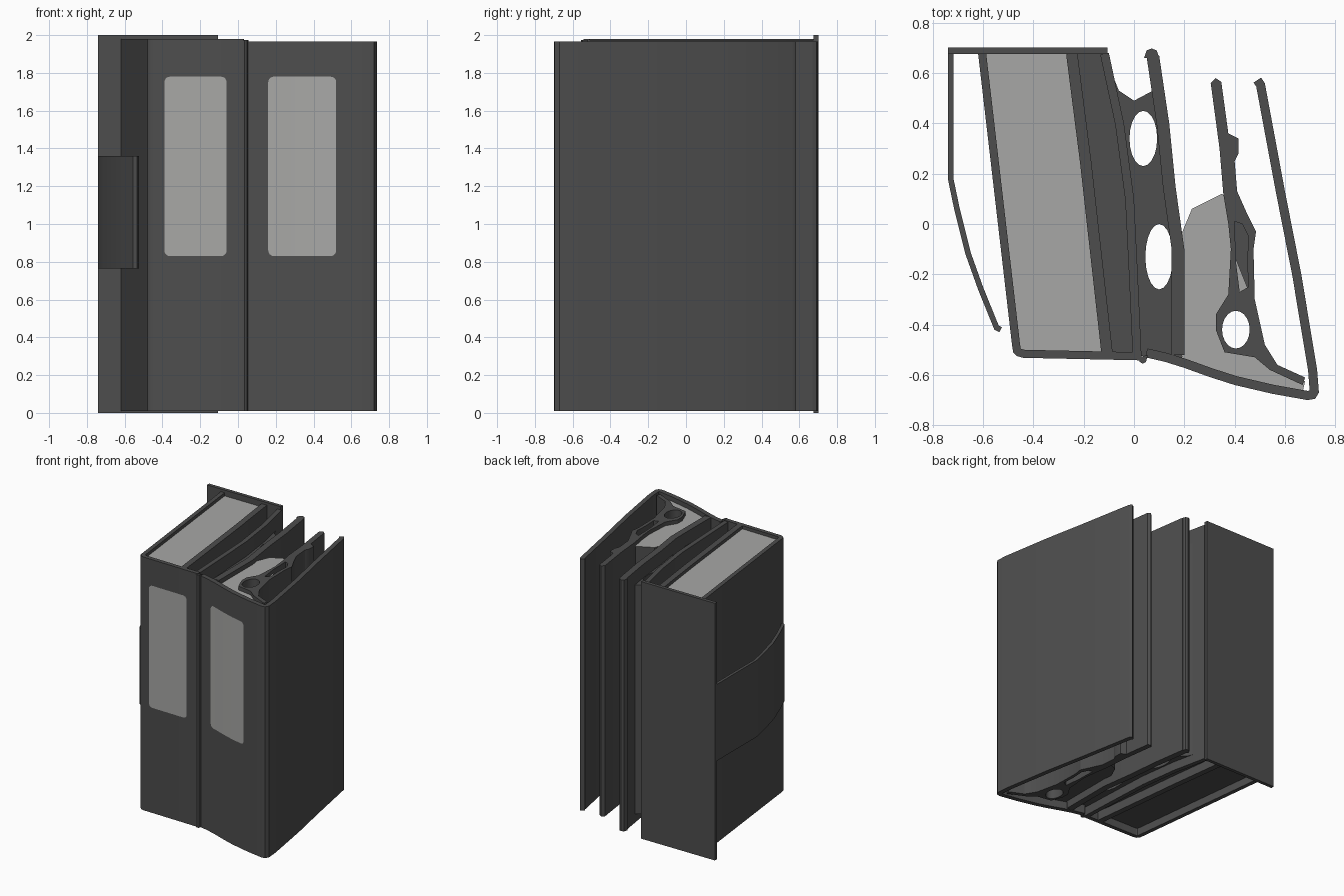
import bpy, math
from mathutils import Vector

if "Cube" in bpy.data.objects:
    bpy.data.objects.remove(bpy.data.objects["Cube"])


def material(name, rgb):
    m = bpy.data.materials.new(name)
    m.diffuse_color = (*rgb, 1)
    m.use_nodes = True
    m.node_tree.nodes["Principled BSDF"].inputs["Base Color"].default_value = m.diffuse_color
    return m


DARK = material("charcoal cover", (0.075, 0.075, 0.075))
LIGHT = material("pale paper", (0.39, 0.39, 0.38))


def prism(name, loops, z0, z1, bevel=0.0, paper_top=False):
    """Extrude an outline (first loop) with optional holes between two heights."""
    cu = bpy.data.curves.new(name, 'CURVE')
    cu.dimensions = '2D'
    cu.fill_mode = 'BOTH'
    cu.extrude = (z1 - z0) / 2
    for loop in loops:
        s = cu.splines.new('POLY')
        s.points.add(len(loop) - 1)
        for p, (x, y) in zip(s.points, loop):
            p.co = (x, y, 0, 1)
        s.use_cyclic_u = True
    tmp = bpy.data.objects.new(name + "_outline", cu)
    bpy.context.collection.objects.link(tmp)
    bpy.context.view_layer.update()
    dg = bpy.context.evaluated_depsgraph_get()
    me = bpy.data.meshes.new_from_object(tmp.evaluated_get(dg))
    bpy.data.objects.remove(tmp)
    me.name = name
    me.materials.clear()
    me.materials.append(DARK)
    me.materials.append(LIGHT)
    for v in me.vertices:
        v.co.z += (z0 + z1) / 2
    zmid = (z0 + z1) / 2
    for f in me.polygons:
        flat = abs(f.normal.z) > 0.5
        f.material_index = 1 if paper_top and flat and f.center.z > zmid else 0
    ob = bpy.data.objects.new(name, me)
    bpy.context.collection.objects.link(ob)
    bpy.ops.object.select_all(action='DESELECT')
    ob.select_set(True)
    bpy.context.view_layer.objects.active = ob
    bpy.ops.object.shade_smooth_by_angle(angle=math.radians(30))
    return ob


def wall(name, path, t, z0, z1):
    """Upright board: one face follows the path, the other lies t to its left."""
    pts = [Vector(p) for p in path]
    inner = []
    for i, p in enumerate(pts):
        dirs = []
        if i:
            dirs.append((p - pts[i - 1]).normalized())
        if i < len(pts) - 1:
            dirs.append((pts[i + 1] - p).normalized())
        normals = [Vector((-d.y, d.x)) for d in dirs]
        n = sum(normals, Vector((0, 0))).normalized()
        inner.append(p + n * t / max(0.5, n.dot(normals[0])))
    return prism(name, [[tuple(p) for p in pts + inner[::-1]]], z0, z1)


def ellipse(cx, cy, rx, ry, n=20):
    return [(cx + rx * math.cos(2 * math.pi * i / n),
             cy + ry * math.sin(2 * math.pi * i / n)) for i in range(n)]


def label(name, path, x0, x1, z0, z1, r=0.03, n=30):
    """Rounded label sheet that follows the front of a spine."""
    def front(x):
        for (ax, ay), (bx, by) in zip(path, path[1:]):
            if ax <= x <= bx:
                return ay + (by - ay) * (x - ax) / (bx - ax) - 0.005
    xs = [x0 + (x1 - x0) * (1 - math.cos(math.pi * i / n)) / 2 for i in range(n + 1)]
    verts, faces = [], []
    for x in xs:
        d = max(0, r - min(x - x0, x1 - x))
        cut = r - math.sqrt(max(0, r * r - d * d))
        verts += [(x, front(x), z0 + cut), (x, front(x), z1 - cut)]
    for i in range(n):
        a = 2 * i
        faces.append((a, a + 2, a + 3, a + 1))
    me = bpy.data.meshes.new(name)
    me.from_pydata(verts, [], faces)
    me.materials.append(LIGHT)
    bpy.context.collection.objects.link(bpy.data.objects.new(name, me))


# left binder: cover, divider, back board and closing flap
left_spine = [(-0.465, -0.525), (-0.44, -0.532), (0.03, -0.542)]
wall("left_cover", [(-0.62, 0.68), (-0.485, -0.48), (-0.48, -0.51)] + left_spine,
     0.032, 0.01, 1.98)
wall("left_divider", [(-0.225, 0.68), (-0.17, 0.25), (-0.085, -0.51)][::-1],
     0.045, 0.01, 1.98)
wall("back_board", [(-0.74, 0.675), (-0.105, 0.675)], 0.027, 0.0, 2.0)
wall("closing_flap", [(-0.74, 0.685), (-0.74, 0.18), (-0.715, 0.06), (-0.67, -0.12),
                      (-0.62, -0.26), (-0.555, -0.42), (-0.535, -0.43)], 0.022, 0.765, 1.36)
prism("left_papers", [[(-0.6, 0.68), (-0.26, 0.68), (-0.11, -0.51), (-0.45, -0.51)]],
      0.07, 1.955, paper_top=True)

# middle covers and the core that joins them, with two through holes
wall("middle_cover_left", [(0.03, -0.53), (0.015, -0.2), (0.0, 0.1), (-0.04, 0.4),
                           (-0.1, 0.68)], 0.035, 0.01, 1.975)
wall("middle_cover_right", [(0.2, -0.52), (0.2, -0.1), (0.165, 0.15), (0.14, 0.4),
                            (0.1, 0.67), (0.085, 0.695), (0.05, 0.695)][:5],
     0.05, 0.01, 1.965)
prism("middle_core", [[(-0.24, 0.68), (-0.12, 0.68), (-0.06, 0.53), (0.0, 0.49),
                       (0.075, 0.53), (0.16, 0.1), (0.19, -0.1), (0.19, -0.53),
                       (-0.1, -0.52)],
                      ellipse(0.037, 0.34, 0.055, 0.11),
                      ellipse(0.1, -0.13, 0.055, 0.13)], 0.08, 1.86)

# rounded lip at the free edge of the middle cover
prism("cover_lip", [[(0.04, 0.66), (0.05, 0.69), (0.07, 0.698), (0.09, 0.69),
                     (0.1, 0.66)]], 0.01, 1.965)

# right binder: spine wrapping into the outer cover
right_spine = [(0.045, -0.53), (0.12, -0.547), (0.2, -0.572), (0.3, -0.608),
               (0.4, -0.64), (0.55, -0.675), (0.69, -0.7)]
wall("right_cover", right_spine + [(0.72, -0.695), (0.735, -0.67), (0.728, -0.58),
                                   (0.665, -0.2), (0.6, 0.13), (0.52, 0.56),
                                   (0.505, 0.582)], 0.036, 0.01, 1.965)

# forked inner cover with a through hole and a recess
ring_hole = ellipse(0.405, -0.42, 0.055, 0.075)
recess = [(0.40, 0.01), (0.43, 0.0), (0.455, -0.05), (0.45, -0.15), (0.455, -0.25),
          (0.42, -0.27), (0.405, -0.15)]
prism("inner_cover", [[(0.305, 0.56), (0.325, 0.58), (0.347, 0.565), (0.375, 0.36),
                       (0.415, 0.34), (0.415, 0.28), (0.4, 0.25), (0.41, 0.13),
                       (0.45, 0.04), (0.485, -0.03), (0.475, -0.1), (0.48, -0.3),
                       (0.52, -0.48), (0.57, -0.56), (0.68, -0.61), (0.67, -0.64),
                       (0.54, -0.58), (0.48, -0.53), (0.36, -0.51), (0.325, -0.42),
                       (0.325, -0.36), (0.375, -0.28), (0.385, -0.1), (0.375, 0.0),
                       (0.355, 0.12), (0.34, 0.3)], ring_hole, recess], 0.01, 1.96)
prism("recess_floor", [[(0.39, 0.02), (0.44, 0.01), (0.465, -0.05), (0.465, -0.26),
                        (0.415, -0.28), (0.395, -0.15)]], 0.08, 1.85)
prism("right_papers", [[(0.18, -0.06), (0.23, 0.06), (0.35, 0.12), (0.37, 0.1),
                        (0.39, -0.1), (0.47, -0.3), (0.51, -0.49), (0.56, -0.56),
                        (0.68, -0.625), (0.67, -0.67), (0.4, -0.615), (0.2, -0.55),
                        (0.18, -0.5)], ring_hole], 0.07, 1.93, paper_top=True)

# seam ridge between the two spines
prism("spine_seam", [[(0.02, -0.53), (0.022, -0.548), (0.035, -0.555), (0.048, -0.548),
                      (0.055, -0.52)]], 0.01, 1.975)

# spine labels
label("left_label", left_spine, -0.39, -0.06, 0.83, 1.78)
label("right_label", right_spine, 0.16, 0.52, 0.83, 1.78)
